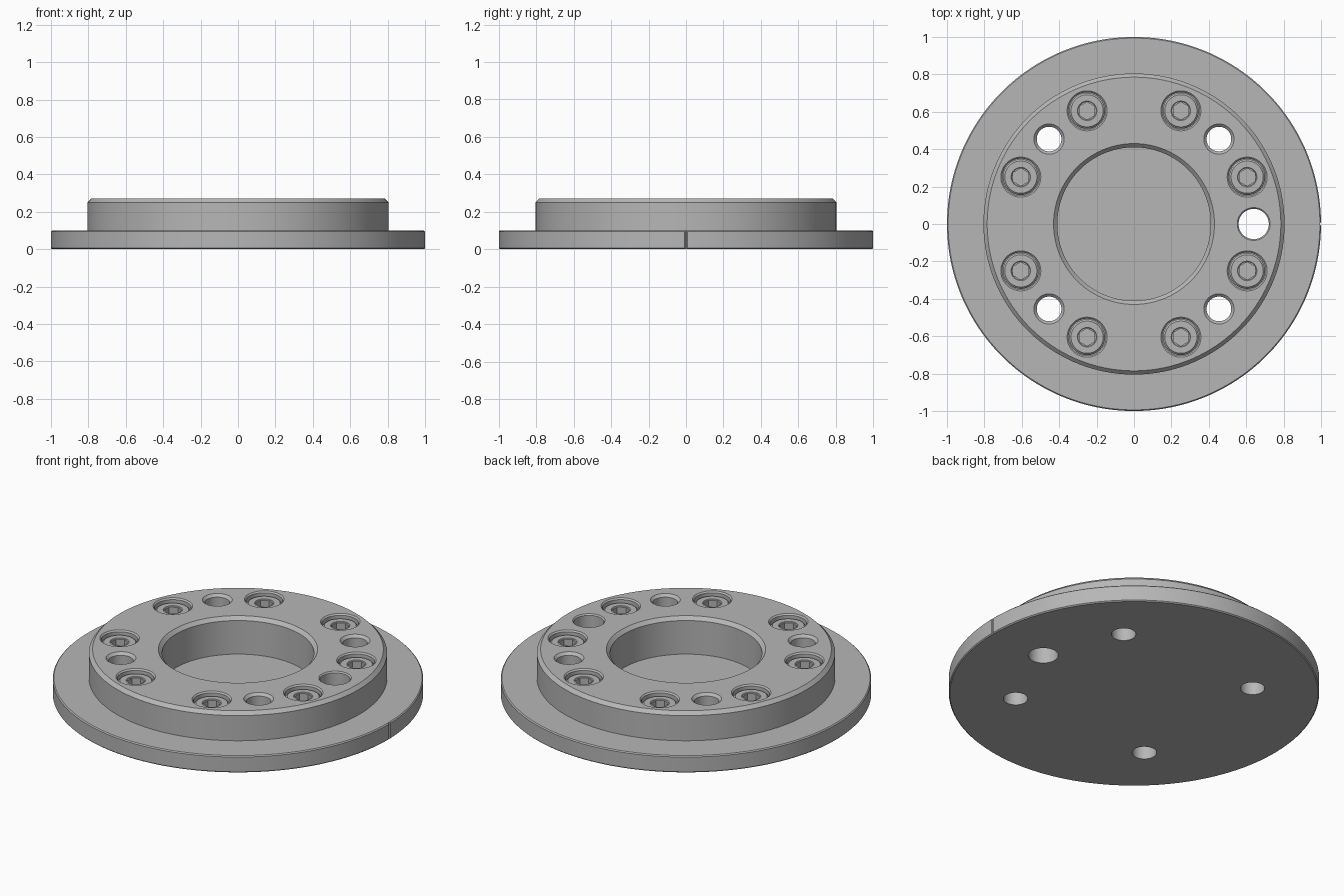
import bpy
import bmesh
import math

if "Cube" in bpy.data.objects:
    bpy.data.objects.remove(bpy.data.objects["Cube"])

grey = bpy.data.materials.new("steel_grey")
grey.diffuse_color = (0.47, 0.47, 0.47, 1)
grey.use_nodes = True
grey.node_tree.nodes["Principled BSDF"].inputs["Base Color"].default_value = grey.diffuse_color


def lathe(name, profile, loc=(0, 0), segs=48):
    """Spin an (r, z) profile about z; radii of zero close the ends."""
    bm = bmesh.new()
    rings = []
    for r, z in profile:
        if r == 0:
            rings.append([bm.verts.new((0, 0, z))])
        else:
            rings.append([bm.verts.new((r * math.cos(a), r * math.sin(a), z))
                          for a in (math.tau * (i + 0.5) / segs for i in range(segs))])
    for lo, hi in zip(rings, rings[1:]):
        for i in range(segs):
            j = (i + 1) % segs
            quad = [lo[i % len(lo)], lo[j % len(lo)], hi[j % len(hi)], hi[i % len(hi)]]
            bm.faces.new(list(dict.fromkeys(quad)))
    bmesh.ops.recalc_face_normals(bm, faces=bm.faces)
    mesh = bpy.data.meshes.new(name)
    bm.to_mesh(mesh)
    bm.free()
    mesh.materials.append(grey)
    ob = bpy.data.objects.new(name, mesh)
    ob.location = (*loc, 0)
    bpy.context.collection.objects.link(ob)
    return ob


def cut(target, cutters):
    """Subtract each cutter from the target, then drop the cutters."""
    bpy.context.view_layer.objects.active = target
    for c in cutters:
        mod = target.modifiers.new("cut", 'BOOLEAN')
        mod.operation = 'DIFFERENCE'
        mod.solver = 'EXACT'
        mod.object = c
        bpy.ops.object.modifier_apply(modifier=mod.name)
        bpy.data.objects.remove(c)


def smooth(ob):
    bpy.ops.object.select_all(action='DESELECT')
    ob.select_set(True)
    bpy.context.view_layer.objects.active = ob
    bpy.ops.object.shade_smooth_by_angle(angle=math.radians(25))


def polar(r, deg):
    a = math.radians(deg)
    return r * math.cos(a), r * math.sin(a)


TOP = 0.27

# Flange, raised hub and blind centre bore
body = lathe("flanged_hub", [
    (0, 0), (0.994, 0), (1, 0.006), (1, 0.094), (0.994, 0.1), (0.805, 0.1),
    (0.805, 0.25), (0.785, TOP), (0.43, TOP), (0.41, 0.25), (0.41, 0.05), (0, 0.05),
], segs=144)


def hole(r, rim, loc, floor):
    """Cutter for a hole with a chamfered mouth."""
    up = TOP + 0.05
    return lathe("hole_cutter", [(0, floor), (r, floor), (r, TOP - (rim - r)),
                                 (rim, TOP), (rim, up), (0, up)], loc)


# Through holes: one large on the right, four smaller on the diagonals
holes = [hole(0.081, 0.088, (0.64, 0), -0.05)]
holes += [hole(0.066, 0.081, polar(0.642, a), -0.05) for a in (45, 135, 225, 315)]

# Counterbored seats for the screws
seats = [polar(0.655, 22.5 + 45 * k) for k in range(8)]
holes += [hole(0.099, 0.107, p, 0.12) for p in seats]

# Thin index groove on the flange rim
holes.append(lathe("groove_cutter", [(0, -0.05), (0.008, -0.05), (0.008, 0.15), (0, 0.15)],
                   (1.002, 0), 8))
cut(body, holes)
smooth(body)

# Socket head screws: chamfered head with a hexagonal recess
HEAD = 0.248
for n, p in enumerate(seats):
    screw = lathe(f"socket_screw_{n + 1}", [
        (0, 0.118), (0.096, 0.118), (0.096, HEAD - 0.01), (0.086, HEAD),
        (0.052, HEAD), (0.049, HEAD - 0.004), (0, HEAD - 0.004)], p)
    hexagon = lathe("hex_cutter", [(0, 0.19), (0.047, 0.19), (0.047, 0.3), (0, 0.3)], p, 6)
    cut(screw, [hexagon])
    smooth(screw)
